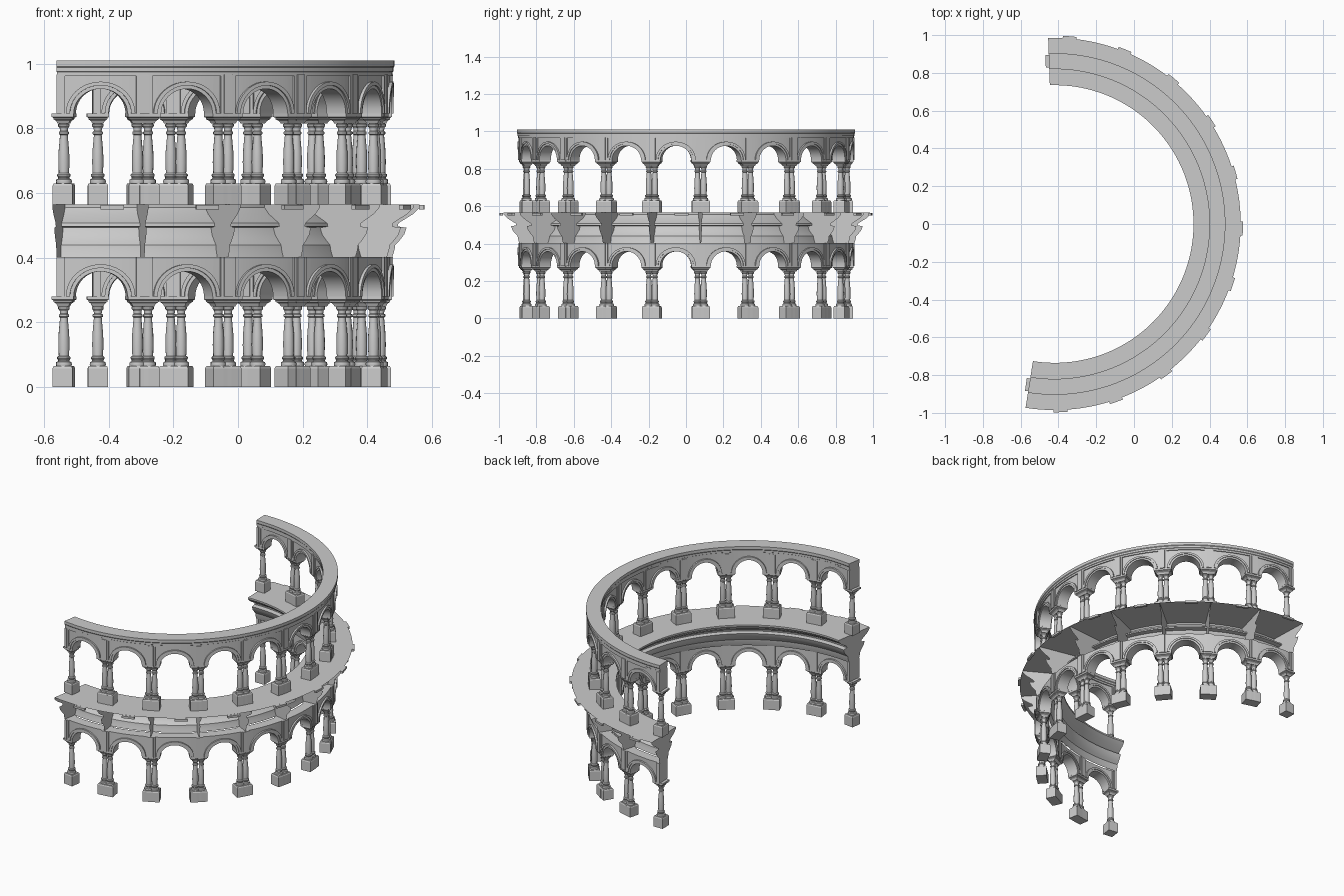
import bpy, bmesh, math
from mathutils import Vector

if "Cube" in bpy.data.objects:
    bpy.data.objects.remove(bpy.data.objects["Cube"])

CX, RM = -0.42, 0.862            # ring centre in x, middle radius of the wall
A0, A1, BAYS = -99.0, 92.0, 11   # arc in degrees
STEP = (A1 - A0) / BAYS
FLOORS = {"lower": 0.0, "upper": 0.565}


def polar(r, deg, z):
    a = math.radians(deg)
    return Vector((CX + r * math.cos(a), r * math.sin(a), z))


def to_deg(s):
    return math.degrees(s / RM)


def finish(bm, name, smooth=True, normals=True):
    bmesh.ops.remove_doubles(bm, verts=bm.verts, dist=1e-5)
    if normals:
        bmesh.ops.recalc_face_normals(bm, faces=bm.faces)
    me = bpy.data.meshes.new(name)
    bm.to_mesh(me)
    bm.free()
    ob = bpy.data.objects.new(name, me)
    bpy.context.collection.objects.link(ob)
    if smooth:
        bpy.ops.object.select_all(action='DESELECT')
        ob.select_set(True)
        bpy.context.view_layer.objects.active = ob
        bpy.ops.object.shade_smooth_by_angle(angle=math.radians(30))
    return ob


def loft(bm, rows, closed=True, caps=True):
    """Skin a list of point rows."""
    vs = [[bm.verts.new(p) for p in row] for row in rows]
    n = len(vs[0])
    for a, b in zip(vs, vs[1:]):
        for i in range(n if closed else n - 1):
            j = (i + 1) % n
            bm.faces.new((a[i], a[j], b[j], b[i]))
    if caps:
        bm.faces.new(vs[0][::-1])
        bm.faces.new(vs[-1])


def sweep(bm, profile, d0, d1, n, closed=True):
    """Sweep an (r, z) profile round the ring."""
    loft(bm, [[polar(r, d0 + (d1 - d0) * k / n, z) for r, z in profile]
              for k in range(n + 1)], closed, closed)


def lathe(bm, profile, deg, z0, sides, square=False):
    """Turn a (radius, z) profile on a vertical axis standing on the ring."""
    c = polar(RM, deg, z0)
    off = math.radians(deg) + (math.pi / 4 if square else 0)
    k = math.sqrt(2) if square else 1
    loft(bm, [[c + Vector((k * r * math.cos(off + 2 * math.pi * i / sides),
                           k * r * math.sin(off + 2 * math.pi * i / sides), z))
               for i in range(sides)] for r, z in profile])


joints = [A0 + STEP * i for i in range(BAYS + 1)]
OFF = to_deg(0.0165)
columns = [j + s * OFF for j in joints for s in (-1, 1) if A0 < j + s * OFF < A1]

PLINTH = [(.031, 0), (.031, .058), (.028, .065)]
SHAFT = [(.024, .065), (.025, .071), (.024, .077), (.018, .08), (.018, .084),
         (.021, .088), (.021, .093), (.016, .097), (.0175, .13), (.0165, .165),
         (.012, .215), (.016, .218), (.016, .224), (.012, .227), (.013, .236),
         (.018, .242), (.018, .248), (.014, .25)]
CAPITAL = [(.017, .25), (.021, .258), (.029, .264), (.029, .268), (.034, .271), (.034, .281)]

# arch curve of one bay: distance along the bay and height above the springing
NA = 20
def arch(rad, rise):
    return [(-rad * math.cos(math.pi * i / NA), rise * math.sin(math.pi * i / NA))
            for i in range(NA + 1)]

for floor, z0 in FLOORS.items():
    # columns
    for name, prof, sides, sq in (("plinths", PLINTH, 4, True), ("shafts", SHAFT, 12, False),
                                  ("capitals", CAPITAL, 4, True)):
        bm = bmesh.new()
        for d in columns:
            lathe(bm, prof, d, z0, sides, sq)
        finish(bm, f"{floor}_column_{name}", smooth=not sq)

    # arcade wall with round openings
    spring, top = z0 + 0.281, z0 + 0.402
    bm = bmesh.new()
    half = RM * math.radians(STEP) / 2
    curve = [(-half, 0)] + arch(0.084, 0.08) + [(half, 0)]
    for j in joints[:-1]:
        mid = j + STEP / 2
        rows = []
        for s, h in curve:
            d = mid + to_deg(s)
            rows.append([polar(RM - .03, d, spring + h), polar(RM + .03, d, spring + h),
                         polar(RM + .03, d, top), polar(RM - .03, d, top)])
        loft(bm, rows, True, False)
    finish(bm, f"{floor}_arcade_wall")

    # stepped mouldings round the arches
    bm = bmesh.new()
    for j in joints[:-1]:
        mid = j + STEP / 2
        for r0, r1, t in ((.080, .091, .035), (.091, .103, .040)):
            loft(bm, [[polar(RM - t, mid + to_deg(a[0]), spring + a[1]),
                       polar(RM + t, mid + to_deg(a[0]), spring + a[1]),
                       polar(RM + t, mid + to_deg(b[0]), spring + b[1]),
                       polar(RM - t, mid + to_deg(b[0]), spring + b[1])]
                      for a, b in zip(arch(r0, r0 * .96), arch(r1, r1 * .96))])
    finish(bm, f"{floor}_arch_mouldings")

    # pilaster strips above the column pairs
    bm = bmesh.new()
    for j in joints:
        for w, t in ((.024, .036), (.014, .040)):
            d0, d1 = max(A0, j - to_deg(w)), min(A1, j + to_deg(w))
            sweep(bm, [(RM - t, spring), (RM + t, spring), (RM + t, top), (RM - t, top)], d0, d1, 2)
    finish(bm, f"{floor}_pilasters")

# top rail with small steps
rail = [(.036, .963), (.036, .974), (.039, .976), (.039, .988), (.042, .992), (.042, 1.01)]
bm = bmesh.new()
sweep(bm, [(RM + w, z) for w, z in rail] + [(RM - w, z) for w, z in rail[::-1]], A0, A1, BAYS * 8)
finish(bm, "top_rail")

# middle cornice: walkway and inner moulding as one open skin
side = [(.125, .565), (.125, .555), (.105, .535), (.06, .507), (.058, .497),
        (.085, .493), (.078, .472), (.062, .452), (.050, .44), (.048, .425), (.040, .40)]
RC = 0.86
bm = bmesh.new()
sweep(bm, [(RC + .125, .565)] + [(RC - w, z) for w, z in side], A0, A1, BAYS * 8, closed=False)
finish(bm, "cornice_walkway", normals=False)

# cornice cross plates at every joint
bm = bmesh.new()
outline = [(RC + w, z) for w, z in side] + [(RC - w, z) for w, z in side[::-1]]
for j in joints:
    bm.faces.new([bm.verts.new(polar(r, j, z)) for r, z in outline])
finish(bm, "cornice_cross_plates", smooth=False)

# small edge blocks on the walkway rim
bm = bmesh.new()
for j in joints[:-1]:
    m = j + STEP / 2 + 2.1
    sweep(bm, [(.982, .55), (.997, .55), (.997, .563), (.982, .563)], m - 2.1, m + 2.1, 2)
finish(bm, "walkway_edge_blocks")
